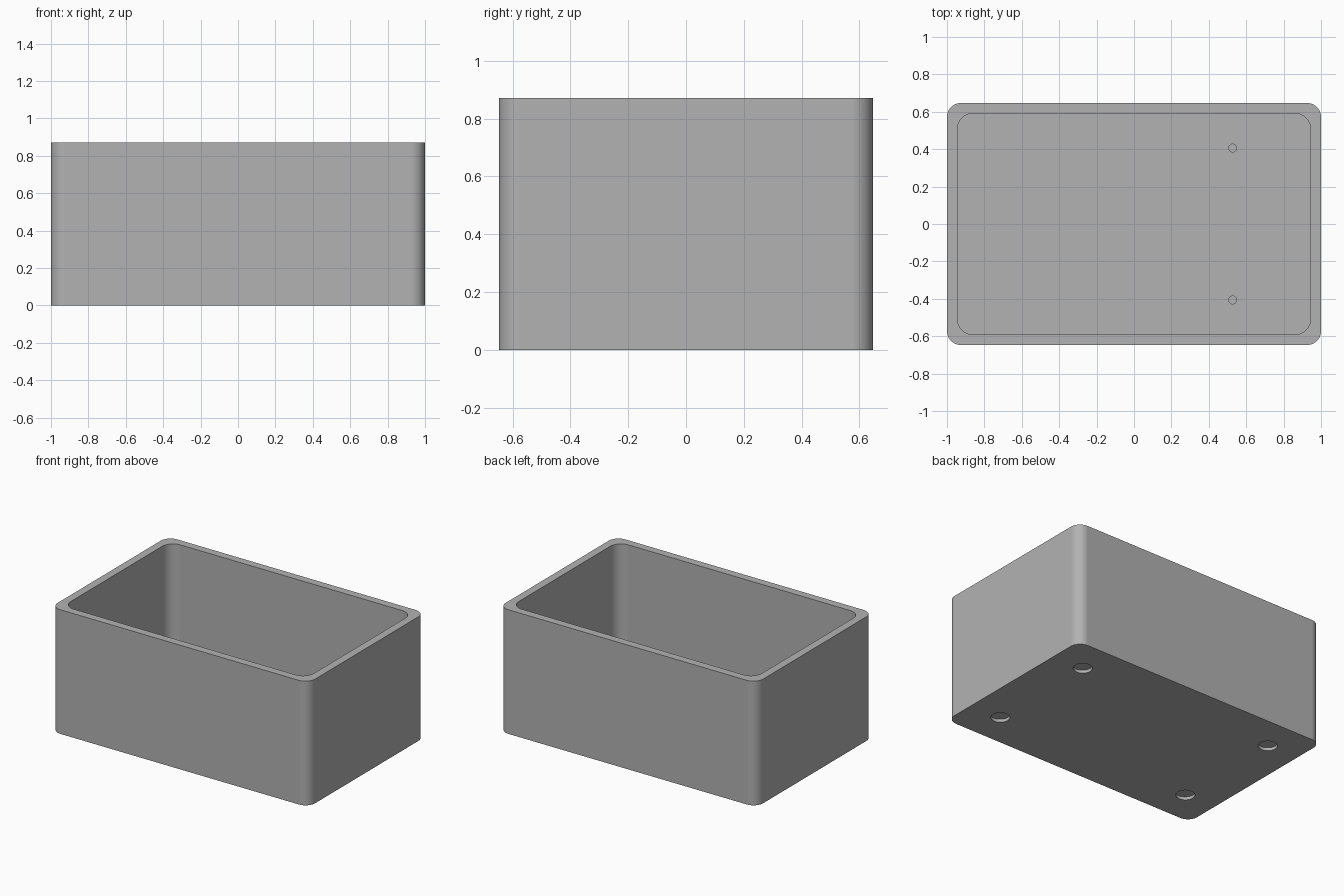
import bpy, bmesh, math

if "Cube" in bpy.data.objects:
    bpy.data.objects.remove(bpy.data.objects["Cube"])

HX, HY, H = 1.0, 0.647, 0.872      # outer half sizes and height
WALL, FLOOR = 0.056, 0.11
R_OUT, R_IN = 0.075, 0.083

grey = bpy.data.materials.new("mid_grey")
grey.diffuse_color = (0.448, 0.448, 0.448, 1)
grey.use_nodes = True
grey.node_tree.nodes["Principled BSDF"].inputs["Base Color"].default_value = grey.diffuse_color


def prism(name, outline, z0, z1):
    """Extrude a closed outline from z0 to z1."""
    bm = bmesh.new()
    base = bm.faces.new([bm.verts.new((x, y, z0)) for x, y in outline])
    ext = bmesh.ops.extrude_face_region(bm, geom=[base])
    for v in ext["geom"]:
        if isinstance(v, bmesh.types.BMVert):
            v.co.z = z1
    bmesh.ops.recalc_face_normals(bm, faces=bm.faces)
    mesh = bpy.data.meshes.new(name)
    bm.to_mesh(mesh)
    bm.free()
    mesh.materials.append(grey)
    ob = bpy.data.objects.new(name, mesh)
    bpy.context.collection.objects.link(ob)
    return ob


def rounded_rect(hx, hy, r, n=12):
    pts = []
    for k, (sx, sy) in enumerate([(1, 1), (-1, 1), (-1, -1), (1, -1)]):
        for i in range(n + 1):
            a = math.pi / 2 * (k + i / n)
            pts.append((sx * (hx - r) + r * math.cos(a), sy * (hy - r) + r * math.sin(a)))
    return pts


def circle(cx, cy, r, n=32):
    return [(cx + r * math.cos(2 * math.pi * i / n), cy + r * math.sin(2 * math.pi * i / n))
            for i in range(n)]


# Open box body
box = prism("box", rounded_rect(HX, HY, R_OUT), 0, H)

# Inner cavity
cutters = [prism("cavity_cutter", rounded_rect(HX - WALL, HY - WALL, R_IN), FLOOR, H + 0.1)]
for sy in (-1, 1):
    # Shallow round foot recesses under the floor
    for sx in (-1, 1):
        cutters.append(prism("foot_recess_cutter", circle(sx * 0.763, sy * 0.405, 0.061), -0.05, 0.022))
    # Small blind pilot holes in the floor
    cutters.append(prism("pilot_hole_cutter", circle(0.527, sy * 0.406, 0.021, 24), 0.06, FLOOR + 0.05))

bpy.context.view_layer.objects.active = box
box.select_set(True)
for c in cutters:
    mod = box.modifiers.new("cut", "BOOLEAN")
    mod.operation = "DIFFERENCE"
    mod.solver = "EXACT"
    mod.object = c
    bpy.ops.object.modifier_apply(modifier=mod.name)
    bpy.data.objects.remove(c)

# Smooth corners with clean flat walls
bpy.ops.object.shade_smooth_by_angle(angle=math.radians(30))
weighted = box.modifiers.new("clean_walls", "WEIGHTED_NORMAL")
weighted.keep_sharp = True
